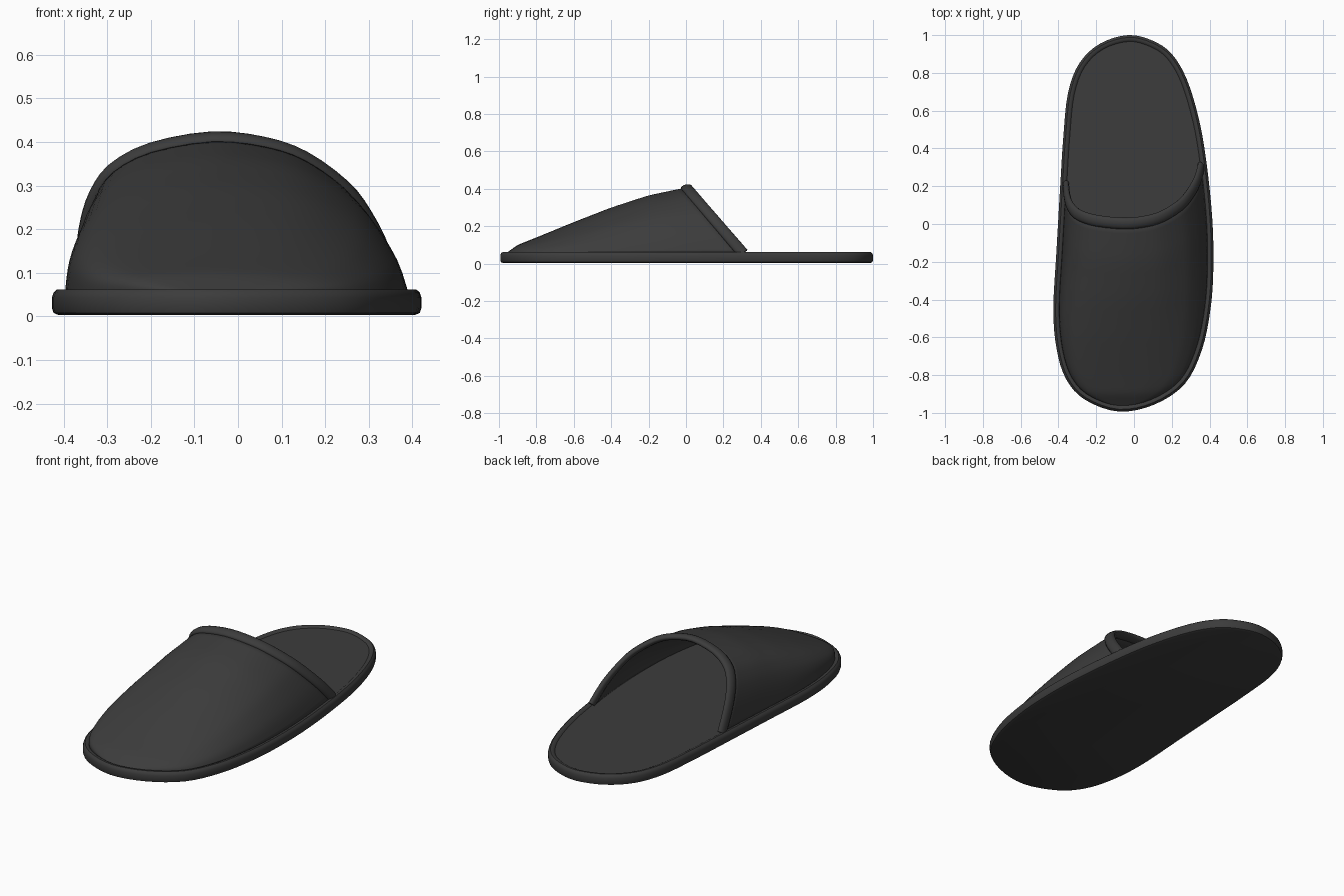
import bpy, bmesh, math
from mathutils import Vector

if "Cube" in bpy.data.objects:
    bpy.data.objects.remove(bpy.data.objects["Cube"])

mat = bpy.data.materials.new("dark_felt")
mat.diffuse_color = (0.045, 0.045, 0.045, 1)
mat.use_nodes = True
mat.node_tree.nodes["Principled BSDF"].inputs["Base Color"].default_value = mat.diffuse_color


def spline(pts, n, closed=False):
    """Catmull-Rom curve through 2D points."""
    p = [Vector(q) for q in pts]
    m = len(p)
    get = (lambda i: p[i % m]) if closed else (lambda i: p[max(0, min(m - 1, i))])
    out = []
    for i in range(m if closed else m - 1):
        a, b, c, d = (get(i + k) for k in (-1, 0, 1, 2))
        for k in range(n):
            t = k / n
            out.append(0.5 * (2 * b + (c - a) * t + (2 * a - 5 * b + 4 * c - d) * t * t
                              + (3 * b - a - 3 * c + d) * t ** 3))
    return out if closed else out + [p[-1]]


def inset(loop, d):
    """Offset a counter-clockwise loop inwards."""
    out = []
    for i, p in enumerate(loop):
        t = (loop[(i + 1) % len(loop)] - loop[i - 1]).normalized()
        out.append(p + Vector((-t.y, t.x)) * d)
    return out


def interp(table, x):
    """Linear lookup in a table sorted by its first column."""
    for (x0, y0), (x1, y1) in zip(table, table[1:]):
        if x <= x1:
            return y0 + (y1 - y0) * max(0, (x - x0) / max(x1 - x0, 1e-9))
    return table[-1][1]


def make(name, verts, faces, angle=40):
    me = bpy.data.meshes.new(name)
    me.from_pydata(verts, [], faces)
    ob = bpy.data.objects.new(name, me)
    bpy.context.collection.objects.link(ob)
    me.materials.append(mat)
    bpy.ops.object.select_all(action='DESELECT')
    ob.select_set(True)
    bpy.context.view_layer.objects.active = ob
    bpy.ops.object.shade_smooth_by_angle(angle=math.radians(angle))
    return ob


# Sole outline, counter-clockwise from the heel
outline = spline([
    (-.03, 1.0), (-.18, .955), (-.29, .85), (-.35, .69), (-.375, .45), (-.39, .21),
    (-.41, -.135), (-.427, -.45), (-.41, -.66), (-.36, -.82), (-.26, -.93), (-.08, -.993),
    (.11, -.955), (.27, -.845), (.36, -.665), (.405, -.45), (.42, -.24), (.415, .02),
    (.385, .315), (.345, .55), (.28, .765), (.2, .9), (.1, .97)], 4, True)

# Sole: slab with a rounded piped edge and slightly sunken insole
rings = [(.016, .003), (.004, .008), (0, .02), (0, .043), (.004, .055), (.012, .062),
         (.022, .062), (.03, .058), (.034, .054)]
n = len(outline)
verts, faces = [], []
for d, z in rings:
    verts += [(p.x, p.y, z) for p in inset(outline, d)]
for r in range(len(rings) - 1):
    for i in range(n):
        j = (i + 1) % n
        faces.append((r * n + i, r * n + j, (r + 1) * n + j, (r + 1) * n + i))
faces.append(tuple(reversed(range(n))))
faces.append(tuple(range((len(rings) - 1) * n, len(rings) * n)))
make("sole", verts, faces)

# Upper: arch sections that lean back at the opening and close at the toe
base = inset(outline, .03)
toe = min(range(n), key=lambda i: base[i].y)
left = sorted((p.y, p.x) for p in base[:toe + 1])
right = sorted((p.y, p.x) for p in base[toe:])
toe_y = base[toe].y
Z0 = .055
ridge = [(toe_y, .0), (-.9, .045), (-.8, .085), (-.6, .167), (-.4, .245), (-.2, .31), (0, .352)]
arch = [((x + .36) / .715, (z - .06) / .345) for x, z in spline([
    (-.36, .06), (-.355, .15), (-.345, .22), (-.325, .28), (-.285, .335), (-.2, .38),
    (-.06, .405), (.06, .393), (.15, .362), (.24, .298), (.29, .235), (.333, .15),
    (.355, .06)], 3)]
peak_u = max(arch, key=lambda a: a[1])[0]


def section(s):
    yl, yr, yp = (a + (toe_y - a) * s for a in (.205, .305, .003))
    xl, xr, h = interp(left, yl), interp(right, yr), interp(ridge, yp)
    pts = []
    for u, k in arch:
        yb = yl if u < peak_u else yr
        pts.append((xl + (xr - xl) * u, yb + (yp - yb) * k, Z0 + h * k))
    return pts


ROWS, m = 28, len(arch)
verts, faces = [], []
for i in range(ROWS + 1):
    verts += section(.998 * math.sin(i / ROWS * math.pi / 2))
for i in range(ROWS):
    for j in range(m - 1):
        a = i * m + j
        faces.append((a, a + m, a + m + 1, a + 1))
upper = make("upper", verts, faces, 60)
sol = upper.modifiers.new("thickness", 'SOLIDIFY')
sol.thickness = .014
sol.offset = -1

# Binding: flattened tube around the opening edge
rim = [Vector(p) for p in section(0)]
nxt = [Vector(p) for p in section(.05)]
SIDES = 12
verts, faces = [], []
for i, p in enumerate(rim):
    t = (rim[min(i + 1, m - 1)] - rim[max(i - 1, 0)]).normalized()
    along = nxt[i] - p
    along = (along - t * along.dot(t)).normalized()
    out = t.cross(along).normalized()
    for k in range(SIDES):
        a = 2 * math.pi * k / SIDES
        verts.append(p + along * (.031 * math.cos(a)) + out * (.017 * math.sin(a)))
for i in range(m - 1):
    for k in range(SIDES):
        l = (k + 1) % SIDES
        faces.append((i * SIDES + k, i * SIDES + l, (i + 1) * SIDES + l, (i + 1) * SIDES + k))
faces += [tuple(reversed(range(SIDES))), tuple(range((m - 1) * SIDES, m * SIDES))]
binding = make("opening_binding", verts, faces, 60)
bm = bmesh.new()
bm.from_mesh(binding.data)
bmesh.ops.recalc_face_normals(bm, faces=bm.faces)
bm.to_mesh(binding.data)
bm.free()
